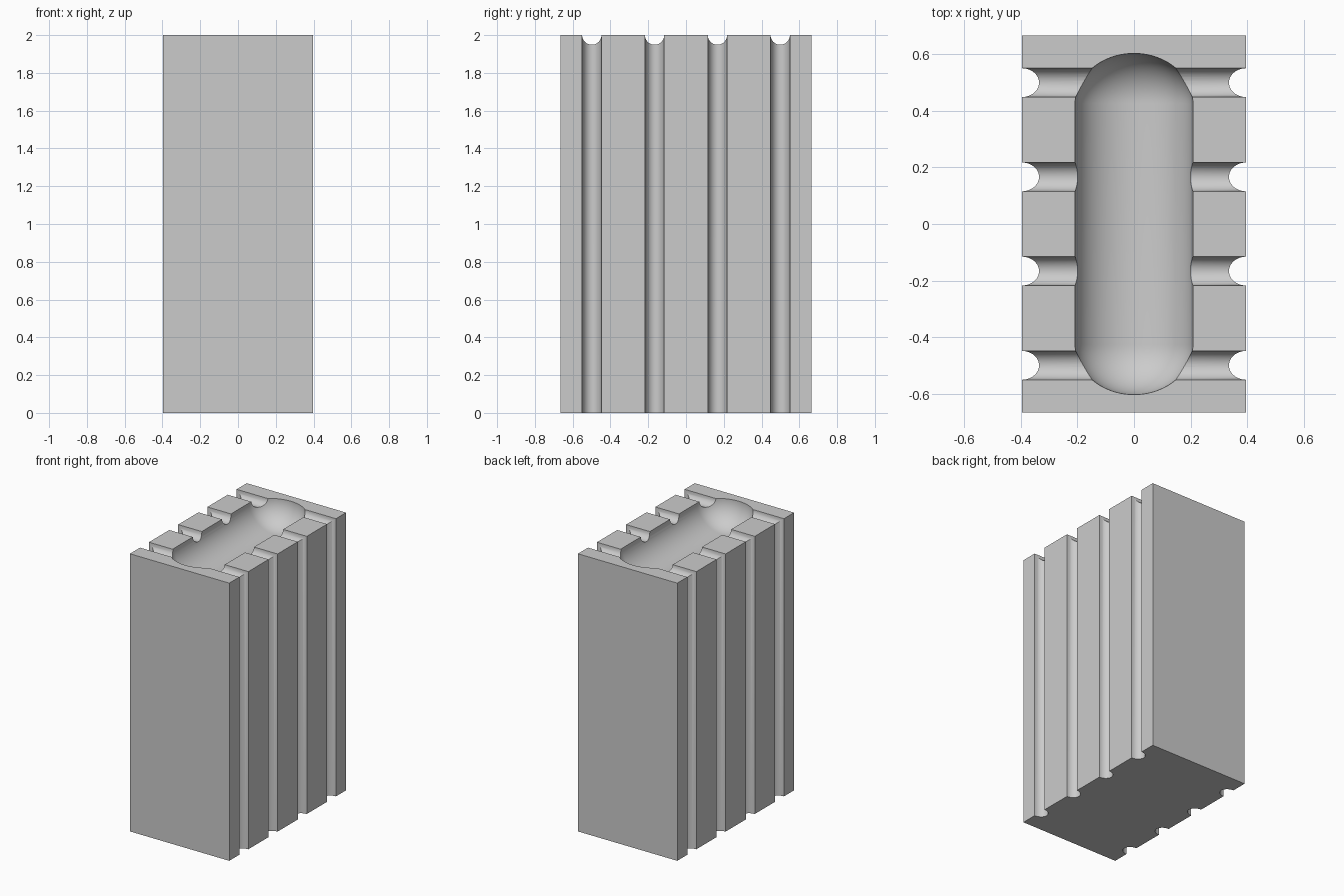
import bpy
import bmesh
import math
from mathutils import Matrix, Vector

HX, HY, H = 0.396, 0.665, 2.0           # block half width, half depth, height
GROOVE_R, GROOVE_SIDE = 0.051, 0.061    # groove radius, depth into the sides
BASIN_X, BASIN_R, BASIN_Y = 0.208, 0.177, 0.602
GROOVES_Y = [-HY + HY / 4 + i * HY / 2 for i in range(4)]

cube = bpy.data.objects.get("Cube")
if cube:
    bpy.data.objects.remove(cube, do_unlink=True)

grey = bpy.data.materials.new("plain grey")
grey.use_nodes = True
colour = (0.6, 0.6, 0.6, 1)
grey.diffuse_color = colour
grey.node_tree.nodes["Principled BSDF"].inputs["Base Color"].default_value = colour


def make_object(name, bm):
    bmesh.ops.recalc_face_normals(bm, faces=bm.faces)
    mesh = bpy.data.meshes.new(name)
    bm.to_mesh(mesh)
    bm.free()
    mesh.materials.append(grey)
    obj = bpy.data.objects.new(name, mesh)
    bpy.context.collection.objects.link(obj)
    return obj


def cylinder(name, matrix):
    bm = bmesh.new()
    bmesh.ops.create_cone(bm, cap_ends=True, segments=48, radius1=1,
                          radius2=1, depth=1, matrix=matrix)
    return make_object(name, bm)


def capsule(name, matrix, half_length, radius, steps=20):
    # Half outline with round ends, spun about the y axis
    bm = bmesh.new()
    straight = half_length - radius
    outline = []
    for end in (-1, 1):
        for i in range(steps + 1):
            a = math.pi / 2 * (i if end < 0 else steps - i) / steps
            outline.append(bm.verts.new((radius * math.sin(a), end * (
                straight + radius * math.cos(a)), 0)))
    edges = [bm.edges.new(pair) for pair in zip(outline, outline[1:])]
    bmesh.ops.spin(bm, geom=outline + edges, cent=(0, 0, 0), axis=(0, 1, 0),
                   angle=2 * math.pi, steps=64)
    bmesh.ops.remove_doubles(bm, verts=bm.verts, dist=0.0001)
    bm.transform(matrix)
    return make_object(name, bm)


# Solid block
bm = bmesh.new()
bmesh.ops.create_cube(bm, size=1, matrix=Matrix.Translation((0, 0, H / 2))
                      @ Matrix.Diagonal((2 * HX, 2 * HY, H, 1)))
block = make_object("grooved_block", bm)

# Grooves across the top and down both sides
cutters = []
for y in GROOVES_Y:
    cutters.append(cylinder("top_groove_cutter", Matrix.Translation((0, y, H))
                            @ Matrix.Rotation(math.pi / 2, 4, "Y")
                            @ Matrix.Diagonal((GROOVE_R, GROOVE_R, 3 * HX, 1))))
    for side in (-1, 1):
        cutters.append(cylinder("side_groove_cutter",
                                Matrix.Translation((side * HX, y, H / 2))
                                @ Matrix.Diagonal((GROOVE_SIDE, GROOVE_R, H + 0.4, 1))))

# Long rounded basin in the top
cutters.append(capsule("basin_cutter", Matrix.Translation((0, 0, H))
                       @ Matrix.Diagonal((BASIN_X / BASIN_R, 1, 1, 1)),
                       BASIN_Y, BASIN_R))

bpy.ops.object.select_all(action="DESELECT")
block.select_set(True)
bpy.context.view_layer.objects.active = block
for cutter in cutters:
    cutter.hide_render = True
    mod = block.modifiers.new("cut", "BOOLEAN")
    mod.operation = "DIFFERENCE"
    mod.solver = "EXACT"
    mod.object = cutter
    bpy.ops.object.modifier_apply(modifier=mod.name)
    bpy.data.objects.remove(cutter, do_unlink=True)

bpy.ops.object.shade_smooth_by_angle(angle=math.radians(30))
